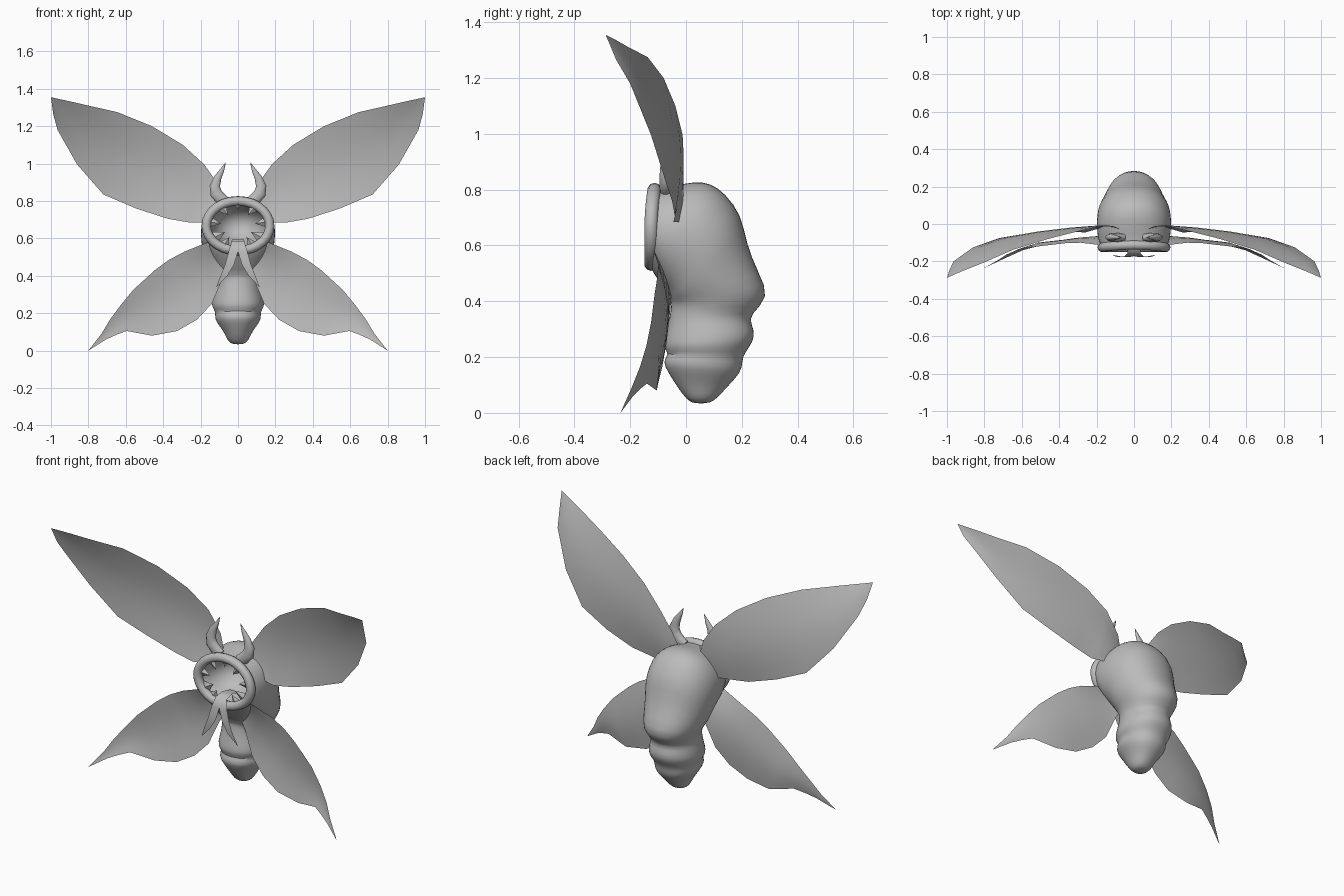
import bpy, bmesh, math
from mathutils import Vector

grey = bpy.data.materials.new("grey")
grey.diffuse_color = (0.5, 0.5, 0.5, 1)


def make(name, verts, faces, angle=60, subdiv=0):
    me = bpy.data.meshes.new(name)
    me.from_pydata([tuple(v) for v in verts], [], faces)
    bm = bmesh.new()
    bm.from_mesh(me)
    bmesh.ops.remove_doubles(bm, verts=bm.verts, dist=0.0005)
    bmesh.ops.recalc_face_normals(bm, faces=bm.faces)
    bm.to_mesh(me)
    bm.free()
    ob = bpy.data.objects.new(name, me)
    bpy.context.collection.objects.link(ob)
    me.materials.append(grey)
    if subdiv:
        ob.modifiers.new("smooth", 'SUBSURF').levels = subdiv
    bpy.ops.object.select_all(action='DESELECT')
    ob.select_set(True)
    bpy.context.view_layer.objects.active = ob
    bpy.ops.object.shade_smooth_by_angle(angle=math.radians(angle))
    return ob


def loft(rings, cap_start=False, cap_end=False):
    n = len(rings[0])
    verts = [v for r in rings for v in r]
    faces = [(i * n + j, i * n + (j + 1) % n, (i + 1) * n + (j + 1) % n, (i + 1) * n + j)
             for i in range(len(rings) - 1) for j in range(n)]
    if cap_start:
        faces.append(tuple(range(n)))
    if cap_end:
        faces.append(tuple(range(len(verts) - n, len(verts))))
    return verts, faces


def section(back, front, w, n=24):
    # slightly squared oval spanning the back and belly outline points, half width w
    b, f = Vector((0, *back)), Vector((0, *front))
    c, d = (b + f) / 2, (b - f) / 2
    return [c + d * math.cos(t) + Vector((w * math.copysign(abs(math.sin(t)) ** 0.9, math.sin(t)), 0, 0))
            for t in (2 * math.pi * k / n for k in range(n))]


def tube(path, radii, n=10, flat=1.0):
    rings = []
    for i, p in enumerate(path):
        p = Vector(p)
        t = (Vector(path[min(i + 1, len(path) - 1)]) - Vector(path[max(i - 1, 0)])).normalized()
        u = Vector((0, 1, 0))
        u = (u - t * u.dot(t)).normalized()
        v = t.cross(u)
        rings.append([p + radii[i] * (u * math.cos(a) * flat + v * math.sin(a))
                      for a in (2 * math.pi * k / n for k in range(n))])
    return loft(rings, True, True)


# body: mouth cavity, then head, humped thorax and ringed abdomen
body = [
    ((0.06, 0.69), (0.06, 0.66), 0.02), ((0.04, 0.74), (0.04, 0.61), 0.08),
    ((-0.03, 0.775), (-0.03, 0.565), 0.13), ((-0.12, 0.785), (-0.12, 0.55), 0.15),
    ((-0.13, 0.805), (-0.13, 0.53), 0.17),
    ((-0.09, 0.805), (-0.12, 0.505), 0.185), ((-0.04, 0.815), (-0.10, 0.475), 0.195),
    ((0.03, 0.832), (-0.085, 0.45), 0.199), ((0.09, 0.825), (-0.075, 0.435), 0.20),
    ((0.14, 0.79), (-0.068, 0.425), 0.199), ((0.202, 0.71), (-0.063, 0.415), 0.193),
    ((0.216, 0.61), (-0.058, 0.405), 0.182), ((0.262, 0.50), (-0.055, 0.398), 0.165),
    ((0.305, 0.415), (-0.054, 0.385), 0.145), ((0.228, 0.35), (-0.058, 0.355), 0.125),
    ((0.236, 0.32), (-0.064, 0.32), 0.129), ((0.251, 0.275), (-0.076, 0.27), 0.141),
    ((0.228, 0.235), (-0.083, 0.232), 0.142), ((0.202, 0.20), (-0.060, 0.212), 0.118),
    ((0.204, 0.16), (-0.087, 0.185), 0.128), ((0.18, 0.125), (-0.065, 0.145), 0.102),
    ((0.145, 0.09), (-0.03, 0.09), 0.070), ((0.115, 0.055), (0, 0.05), 0.056),
    ((0.085, 0.033), (0.025, 0.033), 0.03)]
v, f = loft([section(*s) for s in body], True, True)
make("body", v, f, 80, 1)

# lip ring around the mouth, set back slightly at the top
rings = []
for k in range(28):
    a = 2 * math.pi * k / 28
    d = Vector((math.cos(a), 0, math.sin(a)))
    c = Vector((0.17 * d.x, -0.125 + 0.012 * max(d.z, 0) ** 2, 0.667 + 0.133 * d.z))
    rings.append([c + 0.025 * (d * math.cos(b) + Vector((0, math.sin(b), 0)))
                  for b in (2 * math.pi * j / 10 for j in range(10))])
v, f = loft(rings + rings[:1])
make("lip", v, f, 80)

# teeth pointing inward round the mouth: angle and size
for deg, size in ((10, 1), (55, 1), (90, 0.7), (125, 1), (170, 1), (212, 1.2), (240, 1), (300, 1), (328, 1.2)):
    a = math.radians(deg)
    d = Vector((math.cos(a), 0, math.sin(a)))
    s = Vector((-d.z, 0, d.x)) * 0.03 * size
    base = Vector((d.x * 0.155, -0.115, 0.667 + d.z * 0.122))
    tip = base - Vector((d.x * 0.062, 0.01, d.z * 0.052)) * size
    depth = Vector((0, 0.018, 0))
    make("tooth", [base + s, base + depth, base - s, base - depth, tip],
         [(0, 1, 2, 3)] + [(i, (i + 1) % 4, 4) for i in range(4)], 30)

# upper and lower wings as (leading edge point, trailing edge point) pairs
upper = [((0.07, -0.03, 0.80), (0.12, -0.03, 0.71)), ((0.10, -0.015, 0.88), (0.19, -0.025, 0.685)),
         ((0.18, -0.012, 0.995), (0.26, -0.045, 0.685)), ((0.295, -0.038, 1.10), (0.375, -0.04, 0.705)),
         ((0.46, -0.08, 1.20), (0.545, -0.05, 0.76)), ((0.645, -0.137, 1.275), (0.72, -0.075, 0.835)),
         ((0.80, -0.205, 1.31), (0.86, -0.125, 0.995)), ((0.90, -0.245, 1.333), (0.965, -0.20, 1.18)),
         ((0.96, -0.27, 1.346), (0.988, -0.25, 1.265)), ((1, -0.288, 1.355), (1, -0.288, 1.355))]
lower = [((0.06, -0.11, 0.57), (0.03, -0.05, 0.48)), ((0.16, -0.115, 0.58), (0.085, -0.055, 0.38)),
         ((0.285, -0.10, 0.53), (0.14, -0.07, 0.25)), ((0.37, -0.103, 0.485), (0.22, -0.085, 0.165)),
         ((0.445, -0.112, 0.43), (0.325, -0.10, 0.105)), ((0.56, -0.125, 0.325), (0.46, -0.105, 0.08)),
         ((0.63, -0.142, 0.24), (0.595, -0.14, 0.105)), ((0.685, -0.165, 0.165), (0.65, -0.165, 0.085)),
         ((0.73, -0.195, 0.09), (0.705, -0.19, 0.06)), ((0.80, -0.235, 0), (0.80, -0.235, 0))]


def wing(name, pairs, side, bulge, m=6):
    verts, faces = [], []
    for a, b in pairs:
        a, b = Vector(a), Vector(b)
        for j in range(m + 1):
            p = a.lerp(b, j / m)
            p.y += bulge * (a - b).length * math.sin(math.pi * j / m)
            verts.append((p.x * side, p.y, p.z))
    w = m + 1
    for i in range(len(pairs) - 1):
        for j in range(m):
            k = i * w + j
            faces.append((k, k + 1, k + w + 1, k + w))
    make(name, verts, faces, 80)


for side in (1, -1):
    wing("upper_wing", upper, side, 0.05)
    wing("lower_wing", lower, side, 0.06)
    # curved horn
    path = [(0.06, 0.79), (0.09, 0.81), (0.117, 0.84), (0.124, 0.88), (0.108, 0.925), (0.085, 0.965), (0.066, 1.005)]
    v, f = tube([(x * side, -0.072, z) for x, z in path], [0.03, 0.034, 0.034, 0.029, 0.021, 0.012, 0.001],
                flat=0.7)
    make("horn", v, f, 80)
    # one half of the forked tongue, a thin tapering ribbon hanging over the lip
    path = [(0.012, -0.02, 0.575), (0.012, -0.10, 0.595), (0.014, -0.155, 0.585), (0.024, -0.172, 0.53),
            (0.045, -0.176, 0.46), (0.075, -0.176, 0.40), (0.115, -0.165, 0.34)]
    half = [0.02, 0.02, 0.02, 0.026, 0.024, 0.018, 0.001]
    verts = []
    for (x, y, z), h in zip(path, half):
        verts += [((max(x - h, 0)) * side, y, z), ((x + h) * side, y, z)]
    make("tongue", verts, [(2 * i, 2 * i + 1, 2 * i + 3, 2 * i + 2) for i in range(len(path) - 1)], 80)
